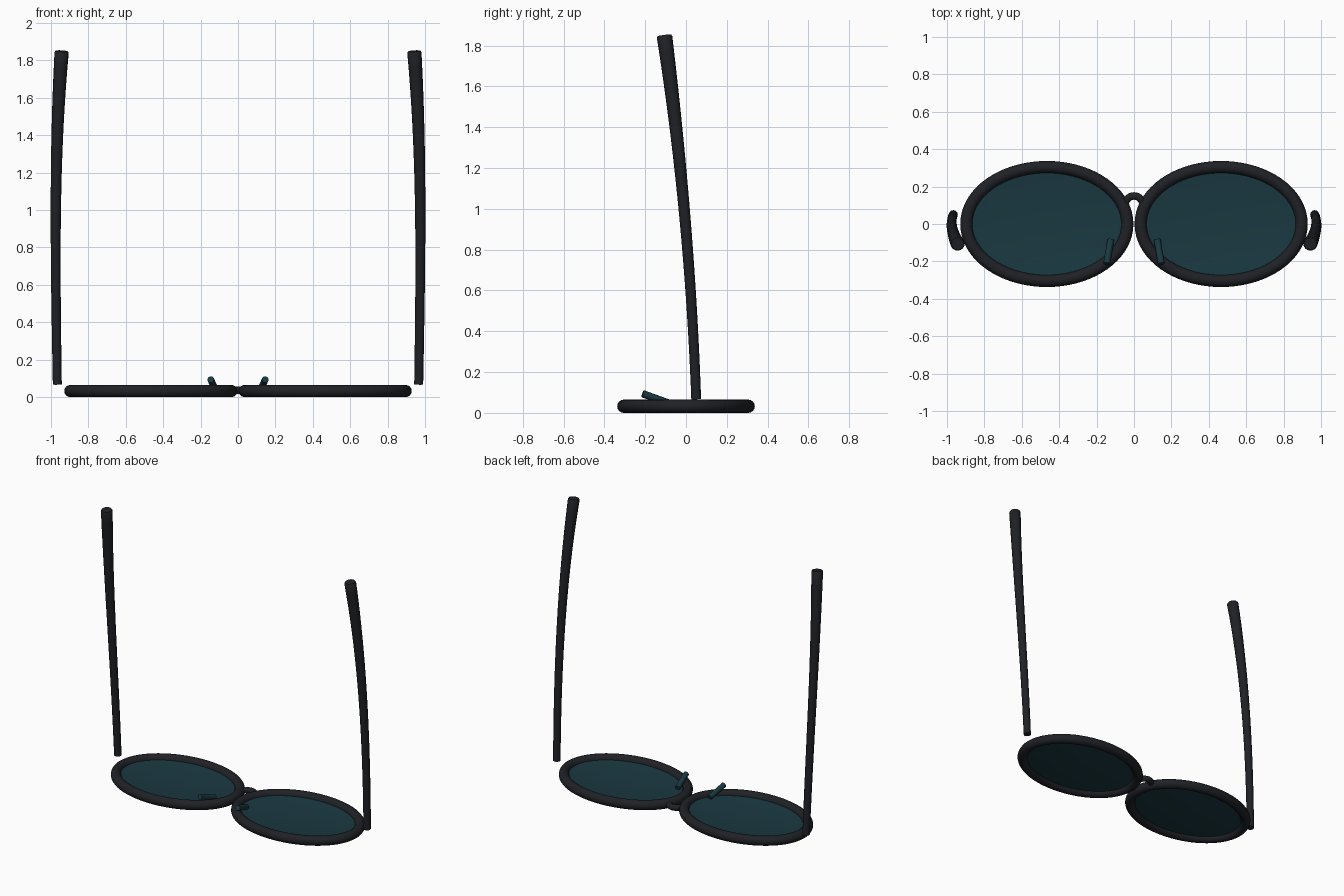
import bpy, bmesh
from math import sin, cos, pi, radians
from mathutils import Vector

if "Cube" in bpy.data.objects:
    bpy.data.objects.remove(bpy.data.objects["Cube"])


def material(name, color):
    m = bpy.data.materials.new(name)
    m.diffuse_color = (*color, 1)
    m.use_nodes = True
    m.node_tree.nodes["Principled BSDF"].inputs["Base Color"].default_value = m.diffuse_color
    return m


FRAME = material("dark_frame", (0.014, 0.015, 0.019))
GLASS = material("teal_glass", (0.010, 0.040, 0.052))


def finish(bm, name, mat):
    bmesh.ops.recalc_face_normals(bm, faces=bm.faces)
    me = bpy.data.meshes.new(name)
    bm.to_mesh(me)
    bm.free()
    me.materials.append(mat)
    ob = bpy.data.objects.new(name, me)
    bpy.context.collection.objects.link(ob)
    bpy.ops.object.select_all(action='DESELECT')
    ob.select_set(True)
    bpy.context.view_layer.objects.active = ob
    bpy.ops.object.shade_smooth_by_angle(angle=radians(40))
    return ob


def sweep(name, pts, radii, mat, up, closed=False, sides=16):
    """Round tube along a path, with its own radius at each point."""
    bm = bmesh.new()
    pts = [Vector(p) for p in pts]
    n = len(pts)
    rings = []
    for i, p in enumerate(pts):
        a = pts[(i - 1) % n] if closed else pts[max(i - 1, 0)]
        b = pts[(i + 1) % n] if closed else pts[min(i + 1, n - 1)]
        t = (b - a).normalized()
        u = t.cross(Vector(up)).normalized()
        v = t.cross(u)
        rings.append([bm.verts.new(p + radii[i] * (u * cos(k * 2 * pi / sides) + v * sin(k * 2 * pi / sides)))
                      for k in range(sides)])
    for i in range(n if closed else n - 1):
        r, s = rings[i], rings[(i + 1) % n]
        for k in range(sides):
            j = (k + 1) % sides
            bm.faces.new((r[k], r[j], s[j], s[k]))
    if not closed:
        bm.faces.new(rings[0])
        bm.faces.new(rings[-1])
    return finish(bm, name, mat)


def lens(name, cx, rx, ry, z_edge, sag):
    """Shallow dish bulging towards the outside (down)."""
    bm = bmesh.new()
    N, M = 64, 8
    mid = bm.verts.new((cx, 0, z_edge - sag))
    prev = None
    for m in range(1, M + 1):
        f = m / M
        ring = [bm.verts.new((cx + rx * f * cos(k * 2 * pi / N), ry * f * sin(k * 2 * pi / N),
                              z_edge - sag * (1 - f * f))) for k in range(N)]
        for k in range(N):
            j = (k + 1) % N
            if prev:
                bm.faces.new((prev[k], ring[k], ring[j], prev[j]))
            else:
                bm.faces.new((mid, ring[k], ring[j]))
        prev = ring
    ob = finish(bm, name, GLASS)
    sol = ob.modifiers.new("thickness", 'SOLIDIFY')
    sol.thickness = 0.008
    sol.offset = 0


R = 0.0325
for side, s in (("left", -1), ("right", 1)):
    # Oval rim and lens
    rim = [(s * 0.466 + (0.463 - R) * cos(a), (0.337 - R) * sin(a), R)
           for a in (i * 2 * pi / 72 for i in range(72))]
    sweep(side + "_rim", rim, [R] * 72, FRAME, (0, 0, 1), closed=True)
    lens(side + "_lens", s * 0.466, 0.436, 0.31, 0.036, 0.022)

    # Temple arm, curving in and widening to a rounded tip
    arm, rad = [], []
    for i in range(25):
        u = i / 24
        arm.append((s * (0.966 + 0.03 * u - 0.053 * u ** 3),
                    0.05 - 0.065 * u - 0.09 * u * u, 0.067 + 1.775 * u))
        rad.append(0.024 + 0.004 * u + 0.010 * u ** 3)
    arm.append((s * 0.9425, -0.106, 1.85))
    rad.append(0.033)
    sweep(side + "_temple_arm", arm, rad, FRAME, (1, 0, 0))

    # Nose pad
    sweep(side + "_nose_pad", [(s * 0.124, -0.085, 0.048), (s * 0.146, -0.212, 0.094)],
          [0.018, 0.018], GLASS, (0, 0, 1), sides=12)

# Arched bridge between the rims
arch = [(0.048 * cos(a), 0.10 + 0.05 * sin(a), 0.036) for a in (pi * i / 14 for i in range(15))]
sweep("bridge", arch, [0.02] * 15, FRAME, (0, 0, 1), sides=12)
